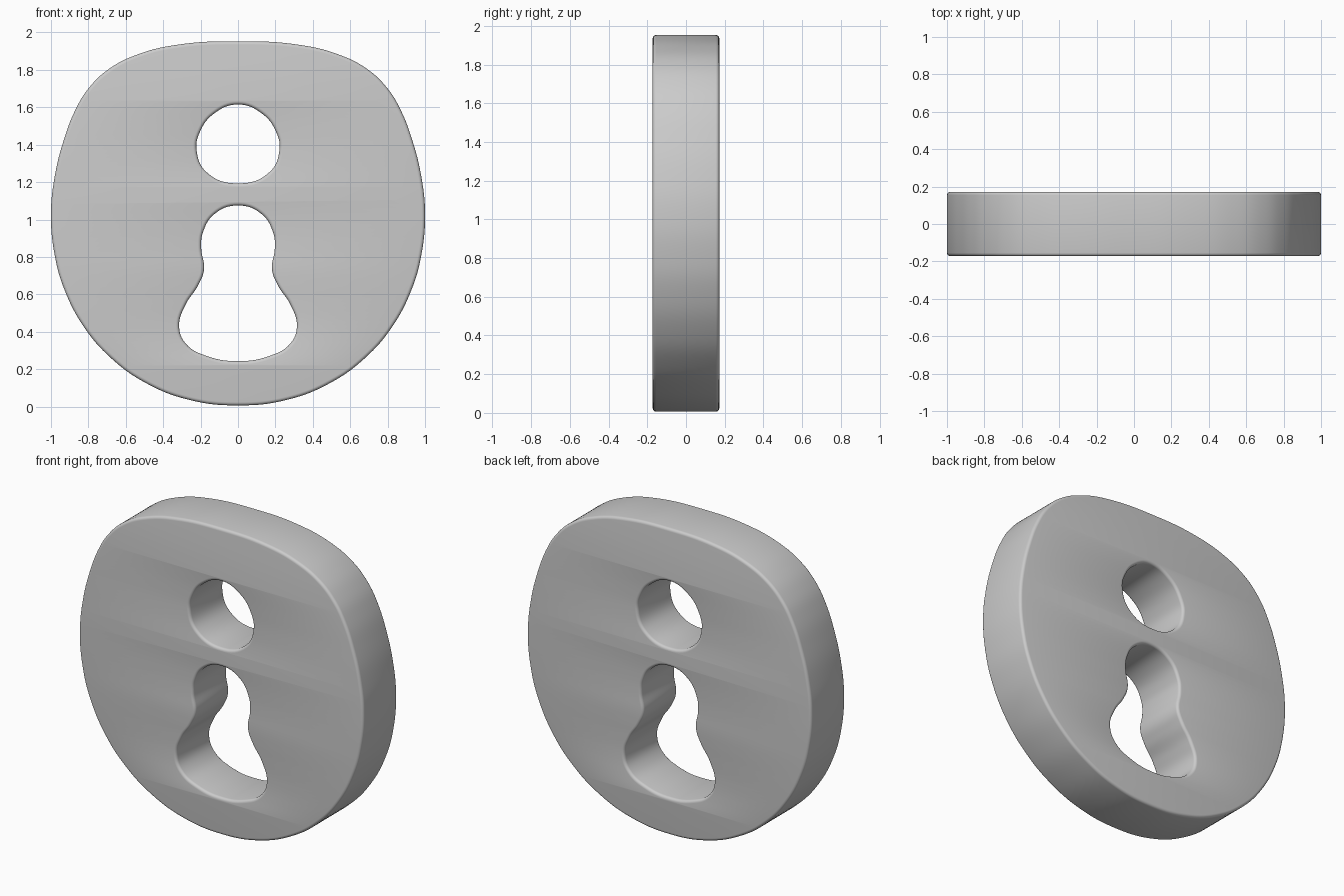
import bpy, bmesh, math

if "Cube" in bpy.data.objects:
    bpy.data.objects.remove(bpy.data.objects["Cube"])

HALF_DEPTH, BEVEL = 0.172, 0.018

# Right half profiles (x, z), top to bottom; the left half is mirrored
outline = [(0, 1.953), (0.32, 1.935), (0.53, 1.885), (0.69, 1.805), (0.80, 1.70),
           (0.87, 1.585), (0.93, 1.43), (0.98, 1.23), (1.0, 1.03), (0.982, 0.82),
           (0.93, 0.63), (0.82, 0.42), (0.68, 0.26), (0.50, 0.13), (0.27, 0.038), (0, 0.006)]
round_hole = [(0, 1.615), (0.13, 1.565), (0.205, 1.465), (0.222, 1.375), (0.17, 1.255), (0, 1.193)]
figure_hole = [(0, 1.075), (0.125, 1.03), (0.188, 0.93), (0.197, 0.85), (0.182, 0.73),
               (0.215, 0.645), (0.28, 0.545), (0.315, 0.43), (0.278, 0.335),
               (0.16, 0.268), (0, 0.243)]

curve = bpy.data.curves.new("disc", 'CURVE')
curve.dimensions = '2D'
curve.fill_mode = 'BOTH'
curve.extrude = HALF_DEPTH - BEVEL
curve.bevel_depth = BEVEL
curve.bevel_resolution = 3
curve.offset = -BEVEL


def add_loop(half, reverse=False):
    pts = half + [(-x, z) for x, z in half[-2:0:-1]]
    if reverse:
        pts = pts[::-1]
    s = curve.splines.new('BEZIER')
    s.bezier_points.add(len(pts) - 1)
    for bp, (x, z) in zip(s.bezier_points, pts):
        bp.co = (x, z, 0)
        bp.handle_left_type = bp.handle_right_type = 'AUTO'
    s.use_cyclic_u = True
    s.resolution_u = 8


# Outer edge and the two through-holes
add_loop(outline)
add_loop(round_hole, True)
add_loop(figure_hole, True)

# Solid disc standing upright
disc = bpy.data.objects.new("pierced_disc", curve)
bpy.context.collection.objects.link(disc)
disc.rotation_euler = (math.pi / 2, 0, 0)
bpy.context.view_layer.objects.active = disc
disc.select_set(True)
bpy.ops.object.convert(target='MESH')
disc = bpy.context.object

# Weld the caps to the rounded rim
bm = bmesh.new()
bm.from_mesh(disc.data)
bmesh.ops.remove_doubles(bm, verts=bm.verts, dist=0.0002)
bmesh.ops.recalc_face_normals(bm, faces=bm.faces)
bm.to_mesh(disc.data)
bm.free()
bpy.ops.object.shade_smooth_by_angle(angle=math.radians(40))
